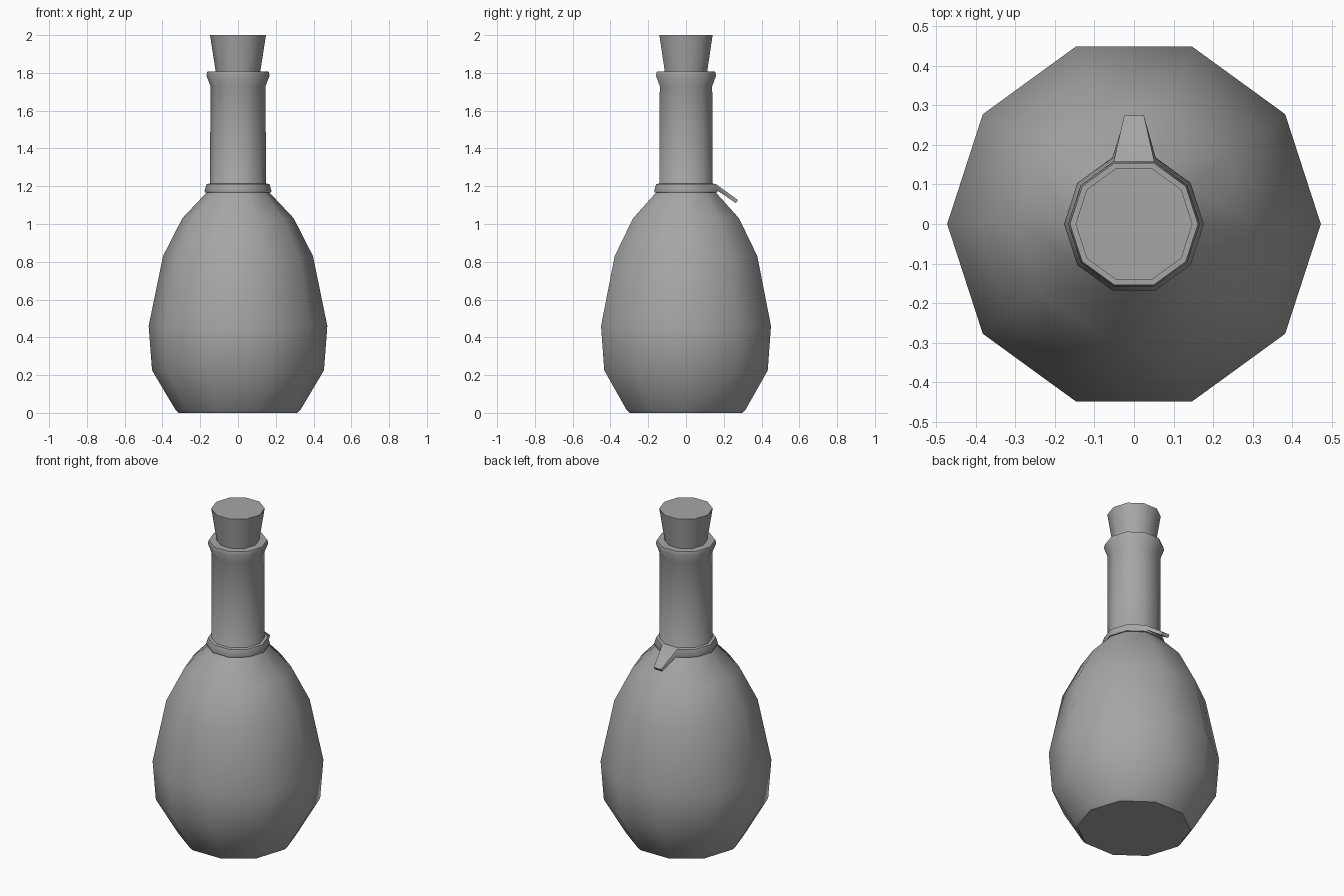
import bpy, bmesh, math

if "Cube" in bpy.data.objects:
    bpy.data.objects.remove(bpy.data.objects["Cube"])

SIDES = 10

# Dark grey shared by all parts
grey = bpy.data.materials.new("dark_grey")
grey.diffuse_color = (0.38, 0.38, 0.38, 1)
grey.use_nodes = True
grey.node_tree.nodes["Principled BSDF"].inputs["Base Color"].default_value = grey.diffuse_color


def lathe(name, profile, cap_bottom=True, cap_top=True, edit=None):
    """Spin a list of (radius, height) points into a ten-sided object."""
    bm = bmesh.new()
    rings = [[bm.verts.new((r * math.cos(2 * math.pi * i / SIDES),
                            r * math.sin(2 * math.pi * i / SIDES), z))
              for i in range(SIDES)] for r, z in profile]
    for low, high in zip(rings, rings[1:]):
        for i in range(SIDES):
            j = (i + 1) % SIDES
            bm.faces.new((low[i], low[j], high[j], high[i]))
    if cap_bottom:
        bm.faces.new(rings[0][::-1])
    if cap_top:
        bm.faces.new(rings[-1])
    if edit:
        edit(bm)
    mesh = bpy.data.meshes.new(name)
    bm.to_mesh(mesh)
    bm.free()
    mesh.materials.append(grey)
    obj = bpy.data.objects.new(name, mesh)
    bpy.context.collection.objects.link(obj)
    return obj


def smooth(obj, degrees):
    bpy.ops.object.select_all(action='DESELECT')
    obj.select_set(True)
    bpy.context.view_layer.objects.active = obj
    bpy.ops.object.shade_smooth_by_angle(angle=math.radians(degrees))


# Bulbous bottle with neck and flared lip
bottle = lathe("bottle", [
    (0.315, 0), (0.332, 0.018), (0.455, 0.225), (0.473, 0.46), (0.397, 0.83),
    (0.295, 1.03), (0.168, 1.165), (0.148, 1.20), (0.146, 1.73),
    (0.167, 1.785), (0.162, 1.807), (0.118, 1.807)])
smooth(bottle, 40)

# Tapered stopper
stopper = lathe("stopper", [(0.117, 1.80), (0.148, 2.0)])
smooth(stopper, 40)


# Neck cord with a tail pulled out of its back facet
def pull_tail(bm):
    bm.normal_update()
    face = max((f for f in bm.faces if abs(f.normal.x) < 0.01 and f.normal.y > 0.5),
               key=lambda f: f.calc_area())
    tip = bmesh.ops.extrude_discrete_faces(bm, faces=[face])["faces"][0]
    middle = tip.calc_center_median().z
    for v in tip.verts:
        upper = v.co.z > middle
        side = 0.025 if v.co.x > 0 else -0.025
        v.co = (side, 0.275 if upper else 0.264, 1.127 if upper else 1.11)


cord = lathe("neck_cord", [(0.145, 1.165), (0.174, 1.167), (0.177, 1.176),
                           (0.166, 1.212), (0.14, 1.215)],
             cap_bottom=False, cap_top=False, edit=pull_tail)
smooth(cord, 40)
